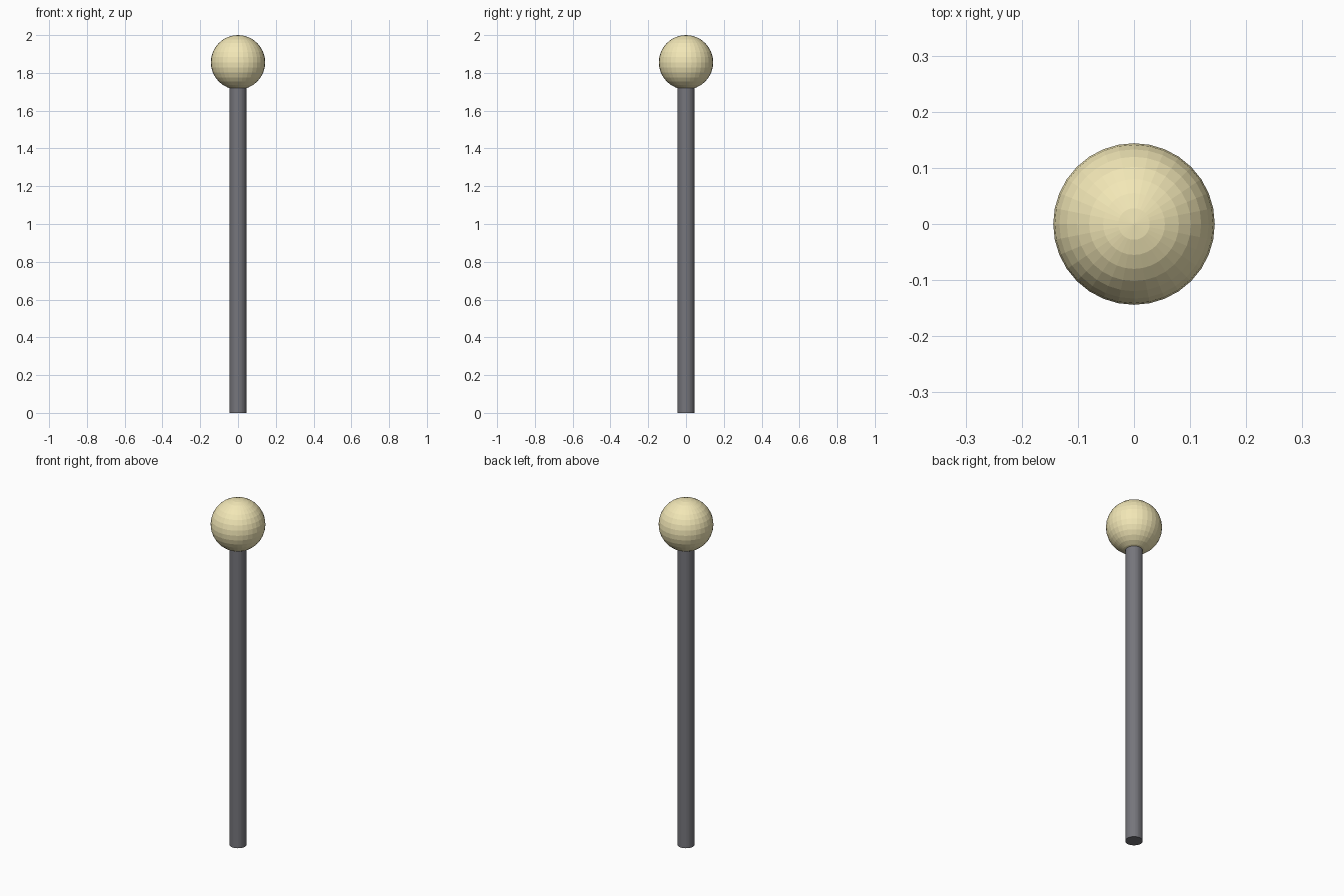
import bpy

if "Cube" in bpy.data.objects:
    bpy.data.objects.remove(bpy.data.objects["Cube"])

POLE_R = 0.045
BALL_R = 0.144
BALL_Z = 2.0 - BALL_R
POLE_TOP = 1.73  # slightly sunk into the ball


def paint(obj, name, color):
    mat = bpy.data.materials.new(name)
    mat.diffuse_color = (*color, 1.0)
    mat.use_nodes = True
    mat.node_tree.nodes["Principled BSDF"].inputs["Base Color"].default_value = mat.diffuse_color
    obj.data.materials.append(mat)


# Pole
bpy.ops.mesh.primitive_cylinder_add(vertices=32, radius=POLE_R, depth=POLE_TOP,
                                    location=(0, 0, POLE_TOP / 2))
pole = bpy.context.object
pole.name = "pole"
paint(pole, "dark_metal", (0.18, 0.18, 0.20))

# Faceted lamp globe
bpy.ops.mesh.primitive_uv_sphere_add(segments=32, ring_count=16, radius=BALL_R,
                                     location=(0, 0, BALL_Z))
globe = bpy.context.object
globe.name = "lamp_globe"
paint(globe, "warm_cream", (0.89, 0.80, 0.47))
